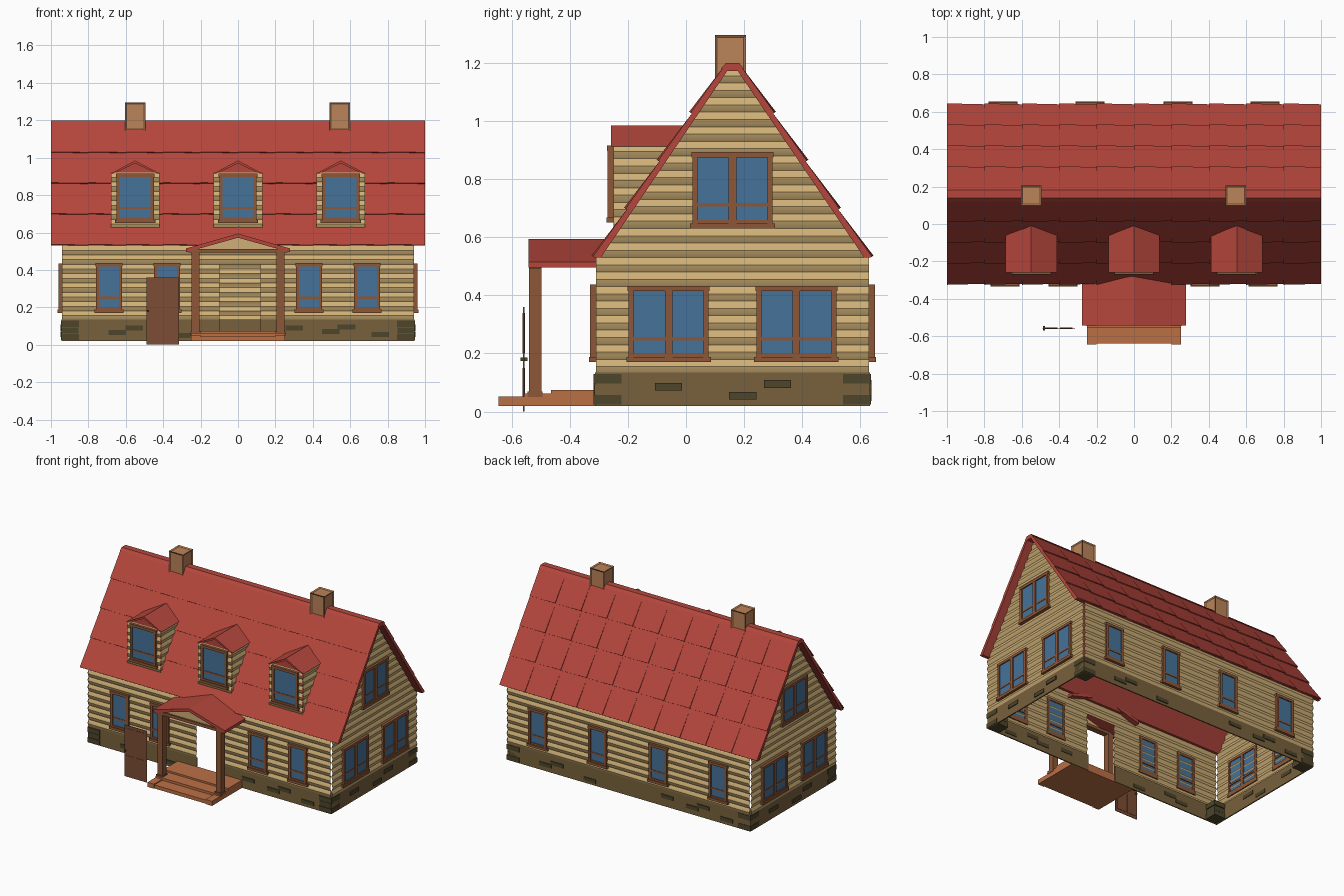
import bpy, bmesh, math
from mathutils import Matrix, Vector

if "Cube" in bpy.data.objects:
    bpy.data.objects.remove(bpy.data.objects["Cube"])


def material(name, r, g, b):
    m = bpy.data.materials.new(name)
    m.diffuse_color = (r, g, b, 1)
    m.use_nodes = True
    m.node_tree.nodes["Principled BSDF"].inputs["Base Color"].default_value = m.diffuse_color
    return m


RED = material("roof red", 0.46, 0.062, 0.045)
LOG = material("log tan", 0.62, 0.43, 0.18)
FRAME = material("frame brown", 0.27, 0.095, 0.038)
GLASS = material("window blue", 0.06, 0.17, 0.32)
ORANGE = material("porch orange", 0.5, 0.16, 0.06)
DOOR = material("door brown", 0.2, 0.075, 0.035)
BRICK = material("chimney clay", 0.5, 0.23, 0.1)
BASE = material("foundation brown", 0.19, 0.12, 0.045)
STONE = material("dark stone", 0.075, 0.06, 0.024)


def T(x, y, z=0.0):
    return Matrix.Translation((x, y, z))


def R(deg):
    return Matrix.Rotation(math.radians(deg), 4, 'Z')


# Wall frames: local x runs along the wall, local -y points outward
FRONT, BACK = T(0, -0.31), T(0, 0.63) @ R(180)
RIGHT, LEFT = T(0.94, 0.16) @ R(90), T(-0.94, 0.16) @ R(-90)
N_FRONT, N_BACK = Vector((0, -0.829, 0.559)), Vector((0, 0.829, 0.559))


def finish(name, bm, mat, M=Matrix(), cuts=(), smooth=False):
    bm.transform(M)
    for co, no in cuts:   # drop what lies on the normal side of each plane
        bmesh.ops.bisect_plane(bm, geom=bm.verts[:] + bm.edges[:] + bm.faces[:],
                               plane_co=co, plane_no=no, clear_outer=True)
    me = bpy.data.meshes.new(name)
    bm.to_mesh(me)
    bm.free()
    me.materials.append(mat)
    ob = bpy.data.objects.new(name, me)
    bpy.context.collection.objects.link(ob)
    if smooth:
        bpy.ops.object.select_all(action='DESELECT')
        ob.select_set(True)
        bpy.context.view_layer.objects.active = ob
        bpy.ops.object.shade_smooth_by_angle(angle=math.radians(30))
    return ob


def boxes(name, mat, items, M=Matrix()):
    """items: (x0, x1, y0, y1, z0, z1)"""
    bm = bmesh.new()
    for x0, x1, y0, y1, z0, z1 in items:
        mid = T((x0 + x1) / 2, (y0 + y1) / 2, (z0 + z1) / 2)
        bmesh.ops.create_cube(bm, size=1, matrix=mid @ Matrix.Diagonal((x1 - x0, y1 - y0, z1 - z0, 1)))
    return finish(name, bm, mat, M)


def prism(name, mat, profile, y0, y1, M=Matrix(), cuts=()):
    bm = bmesh.new()
    face = bm.faces.new([bm.verts.new((x, y0, z)) for x, z in profile])
    ext = bmesh.ops.extrude_face_region(bm, geom=[face])
    bmesh.ops.translate(bm, vec=(0, y1 - y0, 0),
                        verts=[v for v in ext['geom'] if isinstance(v, bmesh.types.BMVert)])
    if not any(f is face for f in bm.faces):
        bm.faces.new([v for v in bm.verts if abs(v.co.y - y0) < 1e-6])
    bmesh.ops.recalc_face_normals(bm, faces=bm.faces[:])
    return finish(name, bm, mat, M, cuts)


def log_wall(name, u0, u1, z0, count, M, cuts=()):
    """Sheet of stacked rounded logs, each 0.05 high"""
    bm = bmesh.new()
    prof = [(-0.010 * math.sin(math.pi * t), z0 + 0.05 * (i + t))
            for i in range(count) for t in (0, 0.15, 0.5, 0.85)] + [(0, z0 + 0.05 * count)]
    rows = [[bm.verts.new((u, d, z)) for u in (u0, u1)] for d, z in prof]
    for a, b in zip(rows, rows[1:]):
        bm.faces.new((a[0], a[1], b[1], b[0]))
    return finish(name, bm, LOG, M, cuts, True)


def window(name, u, z0, z1, w, panes, M):
    M = M @ T(u, 0)
    h = w / 2
    parts = [(-h, -h + 0.017, -0.02, 0.002, z0, z1), (h - 0.017, h, -0.02, 0.002, z0, z1),
             (-h - 0.003, h + 0.003, -0.021, 0.002, z1 - 0.018, z1),
             (-h - 0.008, h + 0.008, -0.024, 0.002, z0, z0 + 0.018),
             (-h, h, -0.018, 0.002, z0 + 0.018, z0 + 0.03),
             (-h, h, -0.016, 0.002, z0 + 0.075, z0 + 0.087)]
    if panes == 2:
        parts.append((-0.013, 0.013, -0.02, 0.002, z0, z1))
    boxes(name + "_frame", FRAME, parts, M)
    boxes(name + "_glass", GLASS, [(-h + 0.01, h - 0.01, -0.013, -0.004, z0 + 0.01, z1 - 0.01)], M)


# Log walls; the front is split around the doorway
gable = [(Vector((0, -0.309, 0.53)), N_FRONT), (Vector((0, 0.629, 0.53)), N_BACK)]
log_wall("front_wall_left", -0.94, -0.10, 0.13, 8, FRONT)
log_wall("front_wall_right", 0.12, 0.94, 0.13, 8, FRONT)
log_wall("front_wall_over_door", -0.10, 0.12, 0.43, 2, FRONT)
log_wall("back_wall", -0.94, 0.94, 0.13, 8, BACK)
log_wall("right_wall", -0.47, 0.47, 0.13, 21, RIGHT, gable)
log_wall("left_wall", -0.47, 0.47, 0.13, 21, LEFT, gable)

# Foundation with dark stones
boxes("foundation", BASE, [
    (-0.94, -0.10, -0.313, -0.305, 0.02, 0.135), (0.12, 0.94, -0.313, -0.305, 0.02, 0.135),
    (-0.94, 0.94, 0.625, 0.633, 0.02, 0.135),
    (-0.943, -0.935, -0.313, 0.633, 0.02, 0.135), (0.935, 0.943, -0.313, 0.633, 0.02, 0.135)])
long_stones = [(-0.645, 0.065), (-0.555, 0.09), (-0.3, 0.05), (0.3, 0.09), (0.495, 0.07), (0.58, 0.095), (0.76, 0.055)]
side_stones = [(-0.22, 0.085), (0.035, 0.055), (0.155, 0.095)]
for nm, M, stones in (("front", FRONT, long_stones), ("back", BACK, long_stones),
                      ("right", RIGHT, side_stones), ("left", LEFT, side_stones)):
    boxes(nm + "_stones", STONE, [(u - 0.047, u + 0.047, -0.009, 0.008, z - 0.013, z + 0.013)
                                  for u, z in stones], M)
corner = []
for x in (-0.898, 0.898):
    for y in (-0.27, 0.588):
        for i in range(3):
            g = 0.003 * (i % 2)
            corner.append((x - 0.048 + g, x + 0.048 - g, y - 0.048 + g, y + 0.048 - g,
                           0.024 + 0.036 * i, 0.057 + 0.036 * i))
boxes("corner_stones", STONE, corner)

# Windows
for i, u in enumerate((-0.69, -0.38, 0.38, 0.69)):
    window(f"front_window_{i}", u, 0.17, 0.437, 0.14, 1, FRONT)
for i, u in enumerate((-0.70, -0.235, 0.235, 0.70)):
    window(f"back_window_{i}", u, 0.17, 0.437, 0.14, 1, BACK)
for nm, M in (("right", RIGHT), ("left", LEFT)):
    for i, (u, z) in enumerate(((-0.22, 0.17), (0.22, 0.17), (0, 0.63))):
        window(f"{nm}_window_{i}", u, z, z + 0.263, 0.275, 2, M)

# Main roof shell and ridge cap
ALONG = T(0, 0.16) @ R(90)
prism("roof", RED, [(-0.475, 0.53), (-0.027, 1.19), (0.027, 1.19), (0.475, 0.53),
                    (0.453, 0.53), (0.018, 1.172), (-0.018, 1.172), (-0.453, 0.53)], -1, 1, ALONG)
prism("ridge_cap", RED, [(-0.04, 1.18), (-0.022, 1.2), (0.022, 1.2), (0.04, 1.18)], -1, 1, ALONG)

# Roof tiles: four rows of ten on each slope, tilted up at the lower edge
bm = bmesh.new()
top, low = Vector((0.027, 1.19)), Vector((0.475, 0.53))
nrm = Vector((0.829, 0.559))
for side in (-1, 1):
    for r in range(4):
        a, b = top.lerp(low, r / 4), top.lerp(low, (r + 1) / 4)
        for c in range(10):
            xs = (-1 + 0.2 * c, -0.8 + 0.2 * c)
            rings = []
            for down in (0.0, 0.006):
                pts = [(xs[0], a, 0.001), (xs[1], a, 0.001), (xs[1], b, 0.006), (xs[0], b, 0.012)]
                rings.append([bm.verts.new((x, 0.16 + side * (p + nrm * (l - down)).x,
                                            (p + nrm * (l - down)).y)) for x, p, l in pts])
            up, dn = rings
            bm.faces.new(up)
            bm.faces.new(dn[::-1])
            for k in range(4):
                bm.faces.new((up[k], dn[k], dn[(k + 1) % 4], up[(k + 1) % 4]))
bmesh.ops.recalc_face_normals(bm, faces=bm.faces[:])
finish("roof_tiles", bm, RED)

# Chimneys with recessed panels
for nm, x in (("left", -0.55), ("right", 0.545)):
    bm = bmesh.new()
    bmesh.ops.create_cube(bm, size=1, matrix=T(x, 0.153, 1.212) @ Matrix.Diagonal((0.11, 0.108, 0.166, 1)))
    faces = [f for f in bm.faces if f.normal.z > -0.5]
    bmesh.ops.inset_individual(bm, faces=faces, thickness=0.012, depth=-0.006)
    finish(nm + "_chimney", bm, BRICK)

# Dormers
in_roof = [(Vector((0, -0.315, 0.525)), -N_FRONT)]
for i, x in enumerate((-0.55, 0, 0.55)):
    D = T(x, -0.25)
    log_wall(f"dormer_{i}_front", -0.13, 0.13, 0.62, 6, D, in_roof)
    log_wall(f"dormer_{i}_right", 0, 0.22, 0.62, 6, D @ T(0.122, 0) @ R(90), in_roof)
    log_wall(f"dormer_{i}_left", -0.22, 0, 0.62, 6, D @ T(-0.122, 0) @ R(-90), in_roof)
    window(f"dormer_{i}_window", 0, 0.65, 0.915, 0.20, 1, D)
    prism(f"dormer_{i}_roof", RED, [(-0.137, 0.912), (0, 0.985), (0.137, 0.912), (0.12, 0.912), (0, 0.97), (-0.12, 0.912)],
          -0.008, 0.26, D, in_roof)
    prism(f"dormer_{i}_gable", RED, [(-0.125, 0.913), (0, 0.974), (0.125, 0.913)], 0.002, 0.01, D)

# Porch roof, pediment, beam and columns
prism("porch_roof", RED, [(-0.277, 0.515), (0, 0.594), (0.277, 0.515), (0.277, 0.495), (0, 0.572), (-0.277, 0.495)],
      -0.542, -0.28)
prism("porch_pediment", LOG, [(-0.24, 0.505), (0, 0.575), (0.24, 0.505)], -0.528, -0.52)
boxes("porch_beam", FRAME, [(-0.265, 0.265, -0.54, -0.5, 0.492, 0.512)])
cols = []
for s in (-0.227, 0.227):
    cols += [(s - 0.021, s + 0.021, -0.54, -0.498, 0.05, 0.495),
             (s - 0.026, s + 0.026, -0.545, -0.493, 0.05, 0.07)]
boxes("porch_columns", FRAME, cols)

# Porch floor and step
boxes("porch_floor", ORANGE, [
    (-0.25, 0.25, -0.555, -0.31, 0.02, 0.062), (-0.25, 0.25, -0.465, -0.31, 0.02, 0.074),
    (-0.2, 0.2, -0.64, -0.55, 0.02, 0.045),
    (-0.25, -0.2, -0.645, -0.55, 0.02, 0.052), (0.2, 0.25, -0.645, -0.55, 0.02, 0.052)])

# Detached door leaf with raised panels and knob
panels = [(-0.49, -0.315, -0.560, -0.556, 0, 0.36)]
for u in (-0.477, -0.395):
    for z0, z1 in ((0.02, 0.15), (0.2, 0.34)):
        panels.append((u, u + 0.067, -0.562, -0.554, z0, z1))
boxes("door", DOOR, panels)
boxes("door_knob", STONE, [(-0.486, -0.476, -0.57, -0.546, 0.175, 0.187)])
